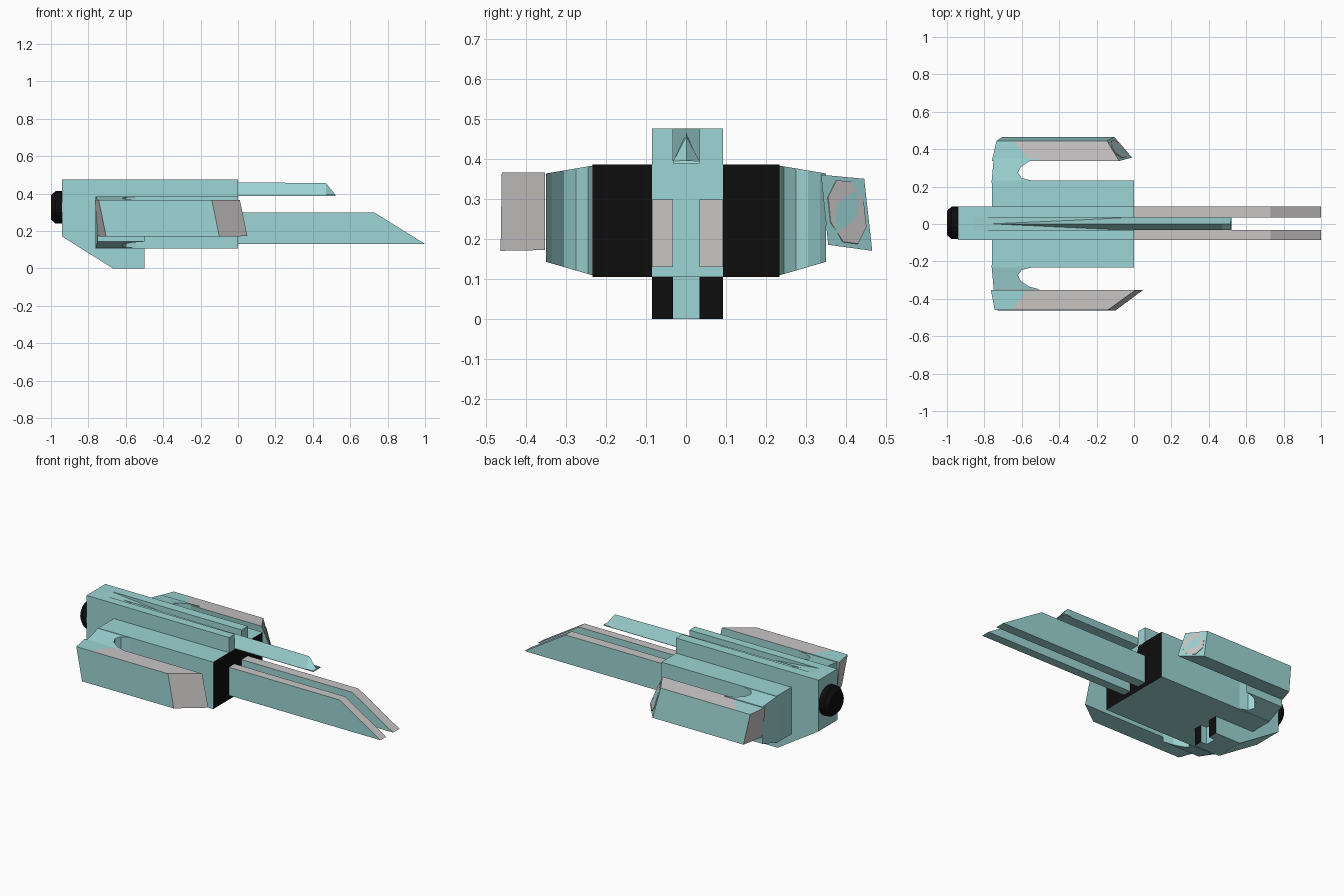
import bpy, bmesh, math
from mathutils import Vector

if "Cube" in bpy.data.objects:
    bpy.data.objects.remove(bpy.data.objects["Cube"])


def material(name, rgb):
    m = bpy.data.materials.new(name)
    m.diffuse_color = (*rgb, 1)
    m.use_nodes = True
    m.node_tree.nodes["Principled BSDF"].inputs["Base Color"].default_value = m.diffuse_color
    return m


TEAL = material("pale teal", (0.34, 0.66, 0.66))
GREY = material("light grey", (0.58, 0.56, 0.56))
BLACK = material("black", (0.004, 0.004, 0.004))


def finish(name, bm, rule=None):
    """Turn a bmesh into an object; rule(face) gives the material index."""
    bmesh.ops.recalc_face_normals(bm, faces=bm.faces[:])
    bm.normal_update()
    if rule:
        for f in bm.faces:
            f.material_index = rule(f)
    me = bpy.data.meshes.new(name)
    bm.to_mesh(me)
    bm.free()
    for m in (TEAL, GREY, BLACK):
        me.materials.append(m)
    ob = bpy.data.objects.new(name, me)
    bpy.context.collection.objects.link(ob)
    return ob


def loft(name, sections, rule=None):
    """Join matching point loops and cap both ends."""
    bm = bmesh.new()
    loops = [[bm.verts.new(p) for p in s] for s in sections]
    n = len(loops[0])
    for a, b in zip(loops, loops[1:]):
        for i in range(n):
            j = (i + 1) % n
            bm.faces.new((a[i], a[j], b[j], b[i]))
    bm.faces.new(loops[0][::-1])
    bm.faces.new(loops[-1])
    return finish(name, bm, rule)


def slab(name, profile, y0, y1, rule=None):
    """Extrude an x-z profile across y."""
    return loft(name, [[(x, y, z) for x, z in profile] for y in (y0, y1)], rule)


def front_black(f):
    return 2 if f.normal.x > 0.9 else 0


def keel_black(f):
    return 2 if f.normal.x > 0.9 and f.calc_center_median().x < -0.3 else 0


def top_grey(f):
    return 1 if f.normal.z > 0.3 else 0


# Hull side plates with keel, and the flat prongs in front of them
plate = [(-0.94, 0.17), (-0.67, 0), (-0.5, 0), (-0.5, 0.105),
         (0, 0.105), (0, 0.475), (-0.94, 0.475)]
prong = [(-0.02, 0.13), (1, 0.13), (0.73, 0.298), (-0.02, 0.298)]
for side, y0, y1 in (("right", -0.085, -0.032), ("left", 0.034, 0.093)):
    slab("hull_plate_" + side, plate, y0, y1, keel_black)
    slab("prong_" + side, prong, y0, y1, top_grey)

# Central web, leaving a ramped groove along the hull top
slab("hull_web", [(-0.94, 0.17), (-0.67, 0), (-0.54, 0), (-0.54, 0.105),
                  (0, 0.105), (0, 0.388), (-0.86, 0.475), (-0.94, 0.475)],
     -0.032, 0.034)

# Ridged spear lying in the groove
loft("top_spear", [[(xb, -0.032, 0.388), (xb, 0.034, 0.388), (xb, 0.034, 0.394),
                    (xt, 0.001, zt), (xb, -0.032, 0.394)]
                   for xb, xt, zt in ((-0.8, -0.8, 0.465), (0.47, 0.47, 0.456),
                                      (0.52, 0.515, 0.396))])

# Wide body with black intake fronts
slab("body", [(-0.76, 0.105), (0, 0.105), (0, 0.385), (-0.76, 0.385)],
     -0.233, 0.233, front_black)

# Tapering links from body to pods, rounded at the slot end
plan = [(-0.762, 0.22), (-0.75, 0.35), (-0.50, 0.35), (-0.56, 0.335),
        (-0.605, 0.305), (-0.62, 0.275), (-0.60, 0.245), (-0.49, 0.22)]
for side, s in (("right", -1), ("left", 1)):
    loft("link_" + side,
         [[(x, s * y, 0.385 - 0.17 * (y - 0.22)) for x, y in plan],
          [(x, s * y, 0.105 + 0.29 * (y - 0.22)) for x, y in plan]])


def pod(name, corners, front_mat):
    """corners: (y, z, rear x, front x) for the four long edges."""
    def rule(f):
        c = f.calc_center_median()
        if f.normal.x > 0.5:
            return front_mat
        if f.normal.x < -0.7:
            return 1
        return 1 if f.normal.z > 0.7 and c.x > -0.65 else 0
    # the middle section splits the teal rear from the grey top
    loft(name, [[(xr, y, z) for y, z, xr, xf in corners],
                [(-0.57 - 0.75 * (abs(y) - 0.35), y, z) for y, z, xr, xf in corners],
                [(xf, y, z) for y, z, xr, xf in corners]], rule)


pod("pod_right", [(-0.46, 0.365, -0.745, -0.14), (-0.352, 0.365, -0.765, 0.01),
                  (-0.352, 0.172, -0.75, 0.05), (-0.463, 0.17, -0.705, -0.10)], 1)
left = [(0.445, 0.35, -0.735, -0.145), (0.337, 0.36, -0.76, -0.08),
        (0.355, 0.185, -0.75, -0.01), (0.465, 0.17, -0.705, -0.105)]
pod("pod_left", left, 0)

# Octagonal plate on the front of the left pod
ot, it, ib, o_b = [Vector((xf, y, z)) for y, z, xr, xf in left]
nrm = (o_b - it).cross(ot - ib).normalized()
if nrm.x < 0:
    nrm = -nrm
ring = []
for k in range(8):
    a = math.radians(22.5 + 45 * k)
    u, v = 0.5 + 0.44 * math.cos(a), 0.5 + 0.47 * math.sin(a)
    ring.append(ib.lerp(o_b, u).lerp(it.lerp(ot, u), v))
loft("pod_left_lens", [[p - nrm * 0.002 for p in ring], [p + nrm * 0.004 for p in ring]],
     lambda f: 1)

# Black engine nozzle at the rear
loft("engine_nozzle",
     [[(x, 0.006 + r * math.cos(2 * math.pi * k / 24), 0.326 + r * math.sin(2 * math.pi * k / 24))
       for k in range(24)]
      for x, r in ((-0.93, 0.087), (-0.975, 0.087), (-1.0, 0.065))], lambda f: 2)
